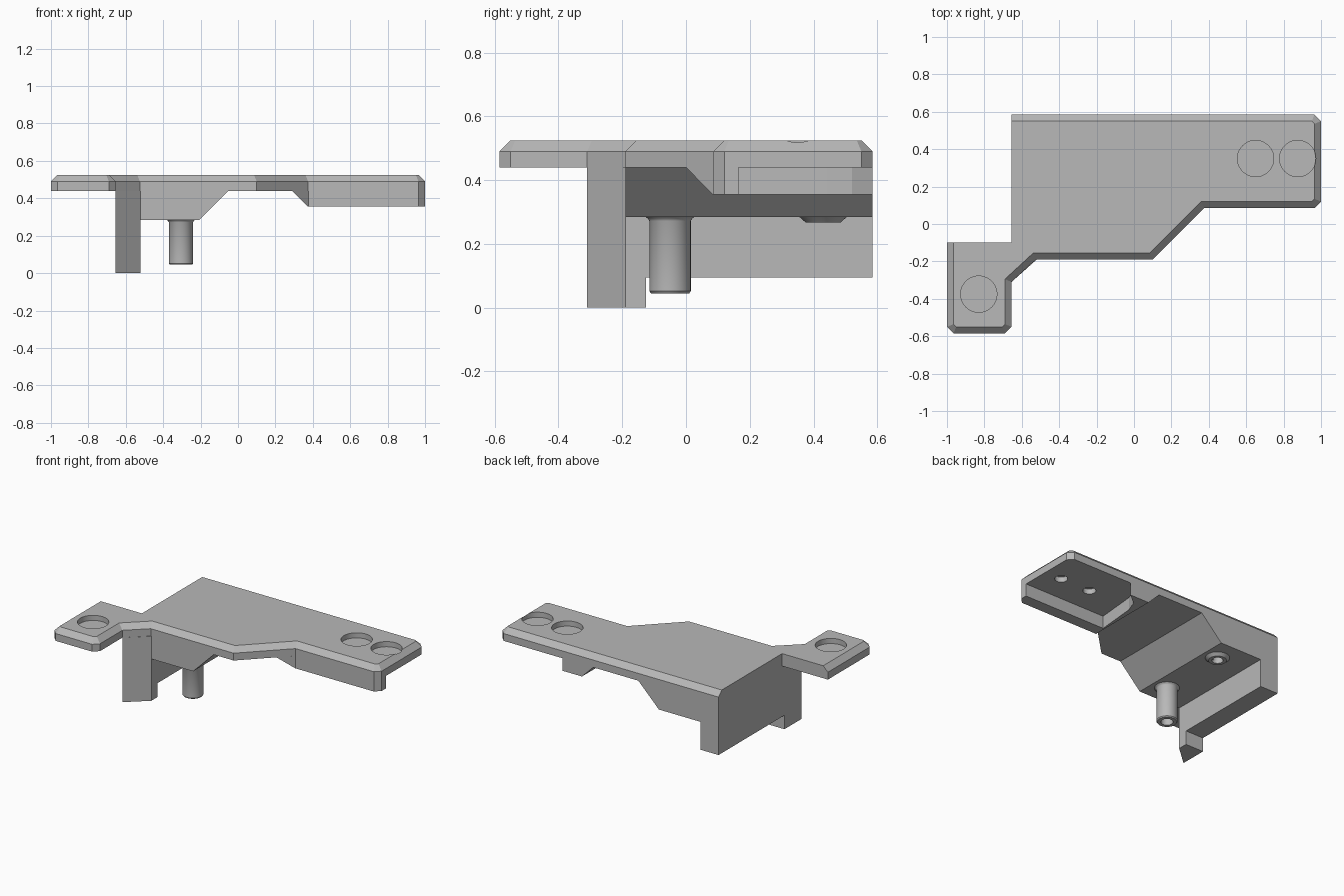
import bpy, bmesh, math
from mathutils import Vector

if "Cube" in bpy.data.objects:
    bpy.data.objects.remove(bpy.data.objects["Cube"], do_unlink=True)

# One plain grey for everything
grey = bpy.data.materials.new("plain grey")
grey.use_nodes = True
colour = (0.48, 0.48, 0.48, 1)
grey.diffuse_color = colour
grey.node_tree.nodes["Principled BSDF"].inputs["Base Color"].default_value = colour


def finish(name, bm):
    bmesh.ops.recalc_face_normals(bm, faces=bm.faces)
    mesh = bpy.data.meshes.new(name)
    bm.to_mesh(mesh)
    bm.free()
    mesh.materials.append(grey)
    obj = bpy.data.objects.new(name, mesh)
    bpy.context.collection.objects.link(obj)
    return obj


def loft(name, rings):
    """Solid skin through rings of equal point count, capped at both ends."""
    bm = bmesh.new()
    rows = [[bm.verts.new(p) for p in ring] for ring in rings]
    for a, b in zip(rows, rows[1:]):
        for i in range(len(a)):
            j = (i + 1) % len(a)
            bm.faces.new((a[i], a[j], b[j], b[i]))
    bm.faces.new(rows[0])
    bm.faces.new(rows[-1])
    return finish(name, bm)


def at_z(points, z):
    return [(x, y, z) for x, y in points]


def prism(name, points, low, high):
    return loft(name, [at_z(points, low), at_z(points, high)])


def inset(points, amount, plain):
    """Mitred inset of a counter-clockwise outline; plain edges stay put."""
    lines = []
    for i, p in enumerate(points):
        a, b = Vector(p), Vector(points[(i + 1) % len(points)])
        d = (b - a).normalized()
        n = Vector((-d.y, d.x))
        lines.append((n, n.dot(a) + (0 if i in plain else amount)))
    result = []
    for i in range(len(points)):
        (m, c), (n, d) = lines[i - 1], lines[i]
        det = m.x * n.y - m.y * n.x
        result.append(((c * n.y - m.y * d) / det, (m.x * d - c * n.x) / det))
    return result


def lathe(name, x, y, profile, segments=40):
    """Revolve (radius, z) points, closed at both ends."""
    def ring(r, z):
        steps = [math.tau * i / segments for i in range(segments)]
        return [(x + r * math.cos(a), y + r * math.sin(a), z) for a in steps]
    obj = loft(name, [ring(r, z) for r, z in profile])
    bpy.context.view_layer.objects.active = obj
    bpy.ops.object.select_all(action='DESELECT')
    obj.select_set(True)
    bpy.ops.object.shade_smooth_by_angle(angle=math.radians(30))
    return obj


def drill(obj, x, y, radius, low, high):
    cutter = lathe("cutter", x, y, [(radius, low), (radius, high)])
    mod = obj.modifiers.new("hole", 'BOOLEAN')
    mod.operation, mod.solver, mod.object = 'DIFFERENCE', 'EXACT', cutter
    bpy.context.view_layer.objects.active = obj
    bpy.ops.object.modifier_apply(modifier=mod.name)
    bpy.data.objects.remove(cutter, do_unlink=True)


UNDER, SHOULDER, TOP, BACK = 0.44, 0.49, 0.525, 0.585

# Top plate with side arm and bevelled upper rim
outline = [(-1, -0.1), (-1, -0.55), (-0.965, -BACK), (-0.69, -BACK),
           (-0.655, -0.55), (-0.655, -0.31), (-0.525, -0.19), (0.1, -0.19),
           (0.375, 0.085), (0.965, 0.085), (1, 0.12), (1, 0.55),
           (0.965, BACK), (-0.655, BACK), (-0.655, -0.1)]
rim = inset(outline, 0.035, plain=(13, 14))
plate = loft("top_plate", [at_z(outline, UNDER), at_z(outline, SHOULDER), at_z(rim, TOP)])

# Round recesses above and small blind holes below
for x, y in ((0.65, 0.35), (0.875, 0.35), (-0.83, -0.375)):
    drill(plate, x, y, 0.097, TOP - 0.035, TOP + 0.1)
    drill(plate, x, y, 0.04, UNDER - 0.1, UNDER + 0.035)

# Side wall and its longer front foot
prism("side_wall", [(-0.655, -0.125), (-0.52, -0.125), (-0.52, BACK), (-0.655, BACK)],
      0.095, UNDER)
prism("wall_foot", [(-0.655, -0.31), (-0.52, -0.19), (-0.52, -0.125), (-0.655, -0.125)],
      0, UNDER)

# Middle block with one sloping side
section = [(-0.52, UNDER), (-0.52, 0.285), (-0.205, 0.285), (-0.05, UNDER)]
block = loft("middle_block", [[(x, y, z) for x, z in section] for y in (-0.19, BACK)])
drill(block, -0.31, 0.43, 0.035, 0.2, 0.36)

# End block: sloped inner side, front lip and pocket open to the back
pocket = [(0.965, 0.085), (1, 0.12), (1, 0.165), (0.385, 0.165),
          (0.41, 0.44), (0.44, 0.52), (0.52, BACK)]
loft("end_block", [
    at_z([(0.374, 0.084), (0.376, 0.085)] + pocket + [(0.375, BACK)], 0.355),
    at_z([(0.29, 0), (0.376, 0.085)] + pocket + [(0.29, BACK)], UNDER)])

# Hollow locating pin with flared root, and hollow short boss
lathe("locating_pin", -0.305, -0.05,
      [(0.035, 0.15), (0.038, 0.045), (0.06, 0.045), (0.065, 0.052),
       (0.065, 0.272), (0.069, 0.279), (0.077, 0.285)])
bm_profile = [(0.035, 0.285), (0.035, 0.267), (0.055, 0.267), (0.06, 0.272), (0.075, 0.285)]
boss = lathe("short_boss", -0.305, 0.43, bm_profile)

# Leave the boss open at both ends so the hole runs on into the block
bm = bmesh.new()
bm.from_mesh(boss.data)
bmesh.ops.delete(bm, geom=[f for f in bm.faces if len(f.verts) > 4], context='FACES_ONLY')
bm.to_mesh(boss.data)
bm.free()
